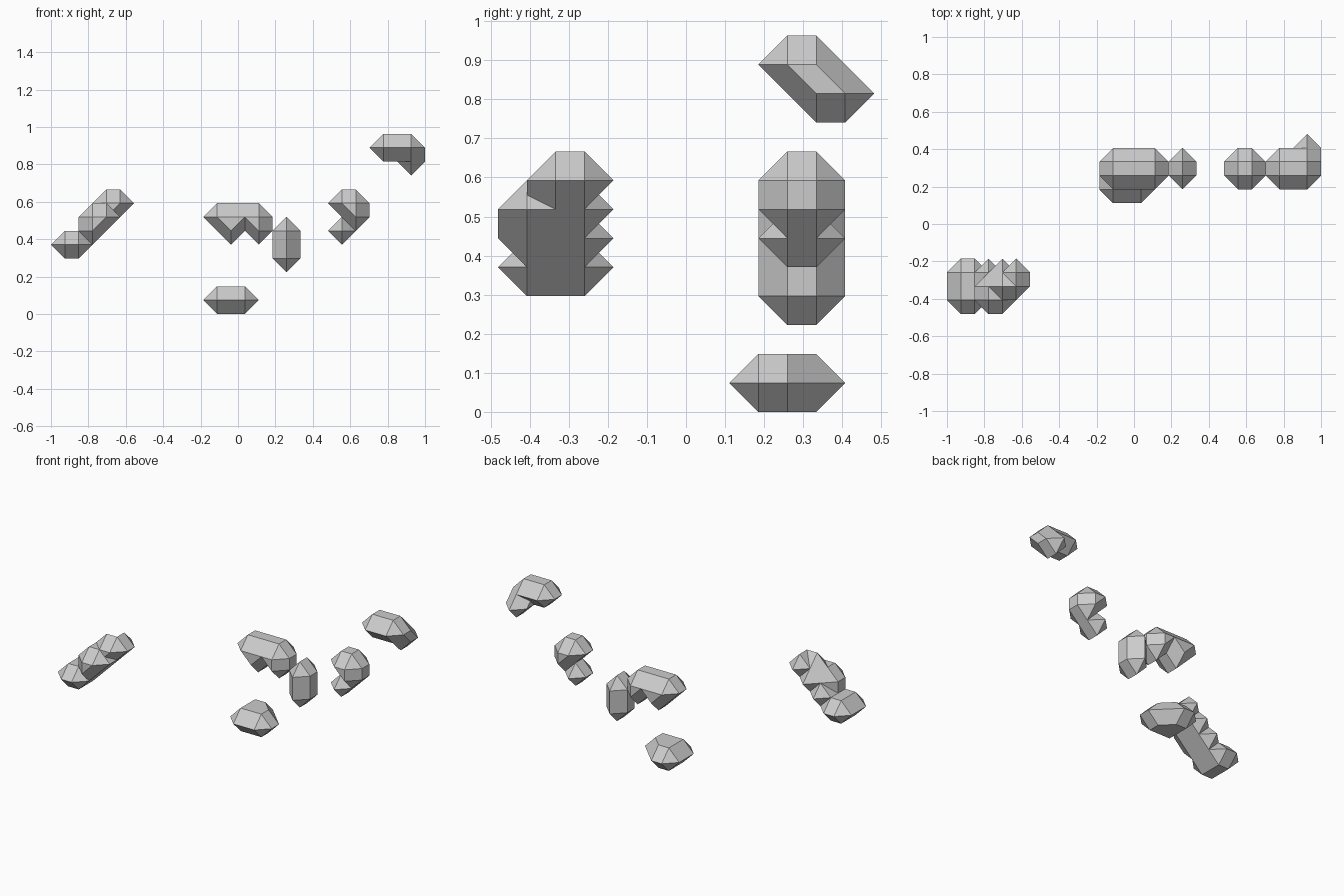
import bpy, bmesh
from mathutils import Vector

cube = bpy.data.objects.get("Cube")
if cube:
    bpy.data.objects.remove(cube, do_unlink=True)

UNIT = 2 / 27
ORIGIN = Vector((13.5, 6.5, 0))

stone = bpy.data.materials.new("light_grey_stone")
stone.use_nodes = True
grey = (0.6, 0.6, 0.6, 1)
stone.diffuse_color = grey
stone.node_tree.nodes["Principled BSDF"].inputs["Base Color"].default_value = grey


def box_corners(xs, ys, zs):
    """Corners of a cell box given as (low, high) ranges."""
    return [Vector((x, y, z)) for x in set(xs) for y in set(ys) for z in set(zs)]


def add_facet_hull(bm, boxes):
    """Convex faceted lump: every box corner is pushed one unit along each axis."""
    points = set()
    for box in boxes:
        for corner in box_corners(*box):
            for axis in range(3):
                for step in (-1, 1):
                    p = corner.copy()
                    p[axis] += step
                    points.add(tuple((p - ORIGIN) * UNIT))
    part = bmesh.new()
    verts = [part.verts.new(p) for p in sorted(points)]
    hull = bmesh.ops.convex_hull(part, input=verts)
    spare = {g for g in hull["geom_interior"] + hull["geom_unused"]
             if isinstance(g, bmesh.types.BMVert)}
    bmesh.ops.delete(part, geom=list(spare), context='VERTS')
    bmesh.ops.dissolve_limit(part, angle_limit=0.02, verts=part.verts[:], edges=part.edges[:])
    bmesh.ops.recalc_face_normals(part, faces=part.faces[:])
    mesh = bpy.data.meshes.new("lump")
    part.to_mesh(mesh)
    part.free()
    bm.from_mesh(mesh)
    bpy.data.meshes.remove(mesh)


def rock(name, *lumps):
    bm = bmesh.new()
    for boxes in lumps:
        add_facet_hull(bm, boxes)
    mesh = bpy.data.meshes.new(name)
    bm.to_mesh(mesh)
    bm.free()
    mesh.materials.append(stone)
    obj = bpy.data.objects.new(name, mesh)
    bpy.context.collection.objects.link(obj)


def at(n):
    return (n, n)


MID = (10, 11)   # depth shared by most of the rear rocks

# Lowest rock, one layer thick with a cut corner
rock("bottom_rock", [((12, 14), (9, 10), at(1)), ((12, 13), at(11), at(1))])

# Bridge-like rock with two prongs below
rock("pronged_rock",
     [((12, 14), MID, at(7)), (at(13), MID, at(6))],
     [((14, 15), MID, at(7)), (at(15), MID, at(6))])

# Upright rock
rock("upright_rock", [(at(17), MID, (4, 6))])

# Hooked rock
rock("hooked_rock",
     [((21, 22), MID, at(8)), (at(22), MID, at(7))],
     [(at(21), MID, at(6))])

# Highest rock with a spur at the back
rock("top_rock",
     [((24, 26), MID, at(12))],
     [(at(26), MID, at(12)), (at(26), (11, 12), at(11))])

# Stepped rock climbing towards the middle
rock("stepped_rock",
     [((1, 2), (1, 3), at(5))],
     [(at(3), (1, 3), at(6))],
     [(at(4), (1, 3), at(7))],
     [(at(5), (2, 3), at(8))],
     [(at(3), (1, 2), (6, 7)), (at(4), (1, 2), at(7))],
     [(at(4), at(2), (7, 8)), (at(5), at(2), at(8)), (at(3), at(2), at(7))])
